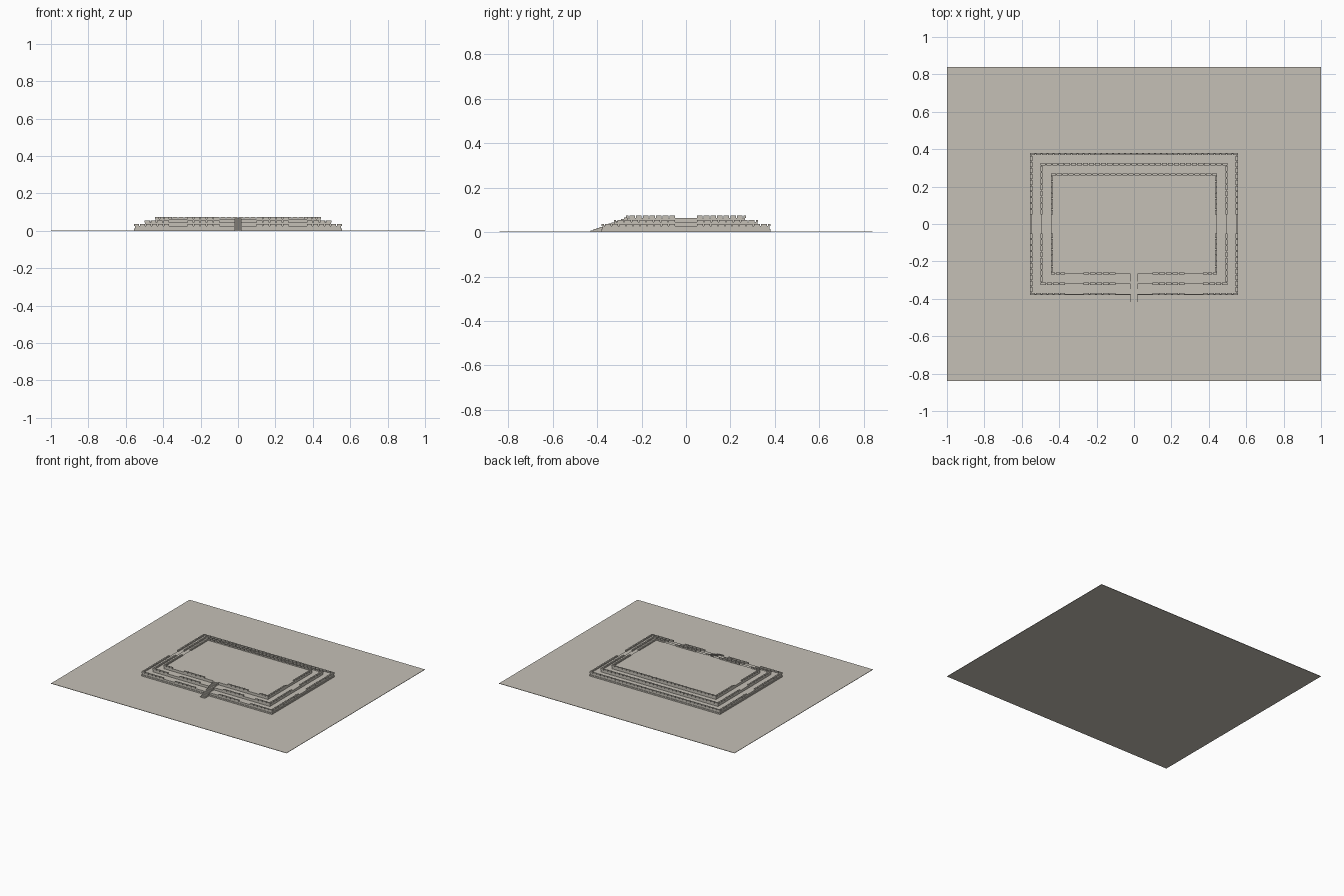
import bpy
import bmesh
from mathutils import Matrix, Vector

cube = bpy.data.objects.get("Cube")
if cube:
    bpy.data.objects.remove(cube, do_unlink=True)


def make_material(name, colour):
    mat = bpy.data.materials.new(name)
    mat.use_nodes = True
    mat.diffuse_color = colour
    mat.node_tree.nodes["Principled BSDF"].inputs["Base Color"].default_value = colour
    return mat


stone = make_material("pale stone", (0.56, 0.53, 0.47, 1))


def add_box(bm, low, high):
    low, high = Vector(low), Vector(high)
    matrix = Matrix.Translation((low + high) / 2) @ Matrix.Diagonal((*(high - low), 1))
    bmesh.ops.create_cube(bm, size=1, matrix=matrix)


def finish(name, bm):
    mesh = bpy.data.meshes.new(name)
    bm.to_mesh(mesh)
    bm.free()
    mesh.materials.append(stone)
    obj = bpy.data.objects.new(name, mesh)
    bpy.context.collection.objects.link(obj)
    return obj


def box_object(name, half_x, half_y, z0, z1):
    bm = bmesh.new()
    add_box(bm, (-half_x, -half_y, z0), (half_x, half_y, z1))
    return finish(name, bm)


PITCH, GAP, DEPTH, RISE = 0.032, 0.005, 0.011, 0.01
OVERHANG = 0.004


def block_spans(start, end):
    # Evenly spaced blocks that fill one run of parapet
    count = max(1, round((end - start + GAP) / PITCH))
    step = (end - start + GAP) / count
    return [(start + i * step, start + (i + 1) * step - GAP) for i in range(count)]


def parapet(name, hx, hy, z):
    bm = bmesh.new()
    # Front runs leave a stair opening and one gap on each side
    for start, end in ((0.10, 0.27), (0.37, hx)):
        for a, b in block_spans(start, end):
            add_box(bm, (a, -hy, z), (b, -hy + DEPTH, z + RISE))
            add_box(bm, (-b, -hy, z), (-a, -hy + DEPTH, z + RISE))
    # Unbroken back run
    for a, b in block_spans(-hx, hx):
        add_box(bm, (a, hy - DEPTH, z), (b, hy, z + RISE))
    # Side runs with a central opening
    for a, b in block_spans(0.05, hy - DEPTH - GAP):
        for y0, y1 in ((a, b), (-b, -a)):
            add_box(bm, (hx - DEPTH, y0, z), (hx, y1, z + RISE))
            add_box(bm, (-hx, y0, z), (-hx + DEPTH, y1, z + RISE))
    return finish(name, bm)


# Ground slab and low plinth
box_object("ground_slab", 1.0, 0.84, 0, 0.003)
box_object("plinth", 0.555, 0.38, 0.003, 0.013)

# Three stepped terraces with their parapets
tiers = (("lower", 0.555, 0.38, 0.003, 0.027),
         ("middle", 0.50, 0.325, 0.027, 0.045),
         ("upper", 0.445, 0.27, 0.045, 0.064))
for label, hx, hy, z0, z1 in tiers:
    box_object(label + "_terrace", hx - OVERHANG, hy - OVERHANG, z0, z1)
    parapet(label + "_parapet", hx, hy, z1)

# Front stair climbing to the upper terrace
bm = bmesh.new()
STEPS, Y_FRONT, Y_BACK = 12, -0.43, -0.266
for i in range(STEPS):
    y0 = Y_FRONT + (Y_BACK - Y_FRONT) * i / STEPS
    y1 = Y_FRONT + (Y_BACK - Y_FRONT) * (i + 1) / STEPS
    add_box(bm, (-0.02, y0, 0.003), (0.02, y1, 0.003 + 0.062 * (i + 1) / STEPS))
finish("front_stair", bm)
